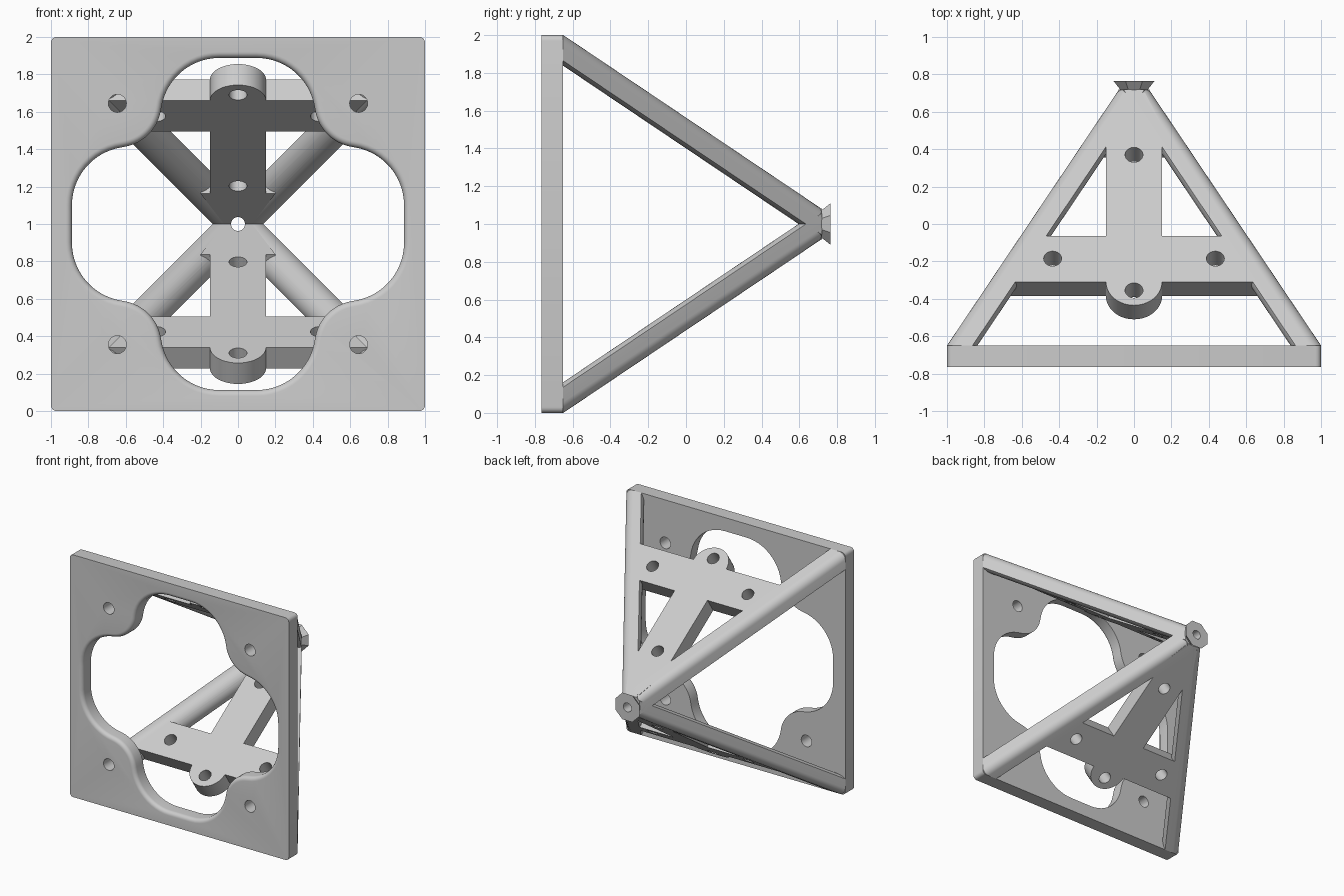
import bpy, bmesh
from math import sin, cos, pi, atan, acos, radians, sqrt
from mathutils import Vector, Matrix

cube = bpy.data.objects.get("Cube")
if cube:
    bpy.data.objects.remove(cube)

grey = bpy.data.materials.new("light grey")
grey.use_nodes = True
colour = (0.6, 0.6, 0.6, 1)
grey.diffuse_color = colour
grey.node_tree.nodes["Principled BSDF"].inputs["Base Color"].default_value = colour

SLOPE = 0.672                  # inward run of the pyramid faces per unit of y
BACK, FRONT, TIP = -0.65, -0.765, 0.72
TILT = atan(SLOPE)
THICK = 0.135


def arc(cx, cy, r, a0, a1, n):
    """Points on an arc, angles in degrees."""
    return [(cx + r * cos(radians(a0 + (a1 - a0) * i / n)),
             cy + r * sin(radians(a0 + (a1 - a0) * i / n))) for i in range(n + 1)]


def loft(name, rings, matrix=Matrix()):
    """Closed solid through rings of equal length."""
    bm = bmesh.new()
    loops = [[bm.verts.new(matrix @ Vector(p)) for p in ring] for ring in rings]
    for a, b in zip(loops, loops[1:]):
        for i in range(len(a)):
            j = (i + 1) % len(a)
            bm.faces.new((a[i], a[j], b[j], b[i]))
    bm.faces.new(loops[0])
    bm.faces.new(loops[-1])
    bmesh.ops.recalc_face_normals(bm, faces=bm.faces)
    mesh = bpy.data.meshes.new(name)
    bm.to_mesh(mesh)
    bm.free()
    mesh.materials.append(grey)
    ob = bpy.data.objects.new(name, mesh)
    bpy.context.collection.objects.link(ob)
    return ob


def activate(ob):
    bpy.ops.object.select_all(action='DESELECT')
    ob.select_set(True)
    bpy.context.view_layer.objects.active = ob


def cut(ob, cutter):
    """Subtract the cutter, then discard it."""
    mod = ob.modifiers.new("cut", 'BOOLEAN')
    mod.operation, mod.solver, mod.object = 'DIFFERENCE', 'EXACT', cutter
    activate(ob)
    bpy.ops.object.modifier_apply(modifier=mod.name)
    bpy.data.objects.remove(cutter)


def smooth(ob):
    activate(ob)
    bpy.ops.object.shade_smooth_by_angle(angle=radians(30))


def drill_y(ob, x, z, r, y0, y1):
    ring = arc(x, z, r, 0, 345, 23)
    cut(ob, loft("drill", [[(a, y, b) for a, b in ring] for y in (y0, y1)]))


# Front plate with rounded corners
corner = 0.03
outline = []
for k, (sx, sz) in enumerate(((1, 1), (-1, 1), (-1, -1), (1, -1))):
    outline += arc(sx * (1 - corner), 1 + sz * (1 - corner), corner, 90 * k, 90 * k + 90, 4)
plate = loft("front_plate", [[(x, y, z) for x, z in outline] for y in (FRONT, BACK)])

# Four-lobed opening: lobe arcs blend into pads around the screw holes
PAD, PAD_R, LOBE_X, LOBE_Z, LOBE_R = 0.645, 0.235, 0.1, 0.574, 0.314
dip = atan((PAD - LOBE_Z) / (PAD - LOBE_X)) * 180 / pi


def opening(offset):
    quarter = (arc(LOBE_Z, LOBE_X, LOBE_R + offset, 0, 90 - dip, 12)
               + arc(PAD, PAD, PAD_R - offset, 270 - dip, 180 + dip, 14)[1:-1]
               + arc(LOBE_X, LOBE_Z, LOBE_R + offset, dip, 90, 12))
    points = []
    for k in range(4):
        c, s = round(cos(k * pi / 2)), round(sin(k * pi / 2))
        points += [(c * x - s * z, s * x + c * z) for x, z in quarter]
    return points


fillet = 0.032
levels = [(fillet, FRONT - 0.02)]
levels += [(fillet * (1 - sin(a * pi / 12)), FRONT + fillet * (1 - cos(a * pi / 12)))
           for a in range(7)]
levels.append((0, BACK + 0.02))
cut(plate, loft("opening", [[(x, y, z + 1) for x, z in opening(o)] for o, y in levels]))
for sx in (-1, 1):
    for sz in (-1, 1):
        drill_y(plate, sx * PAD, 1 + sz * PAD, 0.048, FRONT - 0.05, BACK + 0.05)
smooth(plate)

# Four corner struts: round inside, two flats outside, rounded ridge
run = Vector((-SLOPE, 1, -SLOPE))
out = Vector((1, 2 * SLOPE, 1)).normalized()
side = Vector((1, 0, -1)).normalized()
normal_dot = sin(TILT) ** 2
half = acos(normal_dot) / 2             # angle between ridge bisector and flat normal
half_deg = half * 180 / pi
ridge_r, strut_r, depth = 0.07, 0.1, 0.035
flat = half_deg + acos(depth / strut_r) * 180 / pi
section = (arc(-ridge_r / cos(half), 0, ridge_r, -half_deg, half_deg, 10)
           + arc(-depth / cos(half), 0, strut_r, flat, 360 - flat, 18))


def strut_ring(y):
    ring = []
    for a, b in section:
        p = Vector((1, BACK, 1)) + out * a + side * b
        ring.append(p + run * (y - p.y))
    return ring


for sx, lr in ((1, "left"), (-1, "right")):
    for sz, tb in ((1, "upper"), (-1, "lower")):
        place = Matrix.Translation((0, 0, 1)) @ Matrix.Diagonal((sx, 1, sz, 1))
        strut = loft(f"{tb}_{lr}_strut", [strut_ring(BACK), strut_ring(TIP)], place)
        drill_y(strut, 0, 1, 0.037, 0.4, 0.9)
        smooth(strut)

# Sloped T-shaped panels, drawn in the plane of the pyramid face
c = cos(TILT)
bar_front, bar_back, gusset, tip = -0.31 / c, -0.065 / c, 0.43 / c, 0.7 / c
stem = 0.15
right_half = [(0.69, bar_front), (0.53, bar_back), (stem, bar_back),
              (stem, gusset), (0.2, gusset), (0.06, tip)]
boss = arc(0, bar_front, stem, 180, 360, 20)
tee = boss + right_half + [(-x, u) for x, u in reversed(right_half)]
screw_holes = [(0, 0.37 / c), (0, -0.355 / c), (0.435, -0.185 / c), (-0.435, -0.185 / c)]

for sz, tb in ((1, "upper"), (-1, "lower")):
    place = (Matrix.Translation((0, 0, 1)) @ Matrix.Diagonal((1, 1, sz, 1))
             @ Matrix.Translation((0, 0, 1 + SLOPE * BACK)) @ Matrix.Rotation(-TILT, 4, 'X'))
    panel = loft(f"{tb}_panel", [[(x, u, w) for x, u in tee] for w in (-THICK, 0)], place)
    for hx, hu in screw_holes:
        ring = arc(hx, hu, 0.048, 0, 345, 23)
        cut(panel, loft("drill", [[(x, u, w) for x, u in ring]
                                  for w in (-THICK - 0.05, 0.05)], place))
    drill_y(panel, 0, 1, 0.037, 0.4, 0.9)
    smooth(panel)

# Flared eight-sided collar at the apex
collar = loft("apex_collar", [[(x, y, z) for x, z in arc(0, 1, r, 22.5, 337.5, 7)]
                              for r, y in ((0.055, 0.69), (0.119, 0.765))])
drill_y(collar, 0, 1, 0.037, 0.4, 0.9)
smooth(collar)
